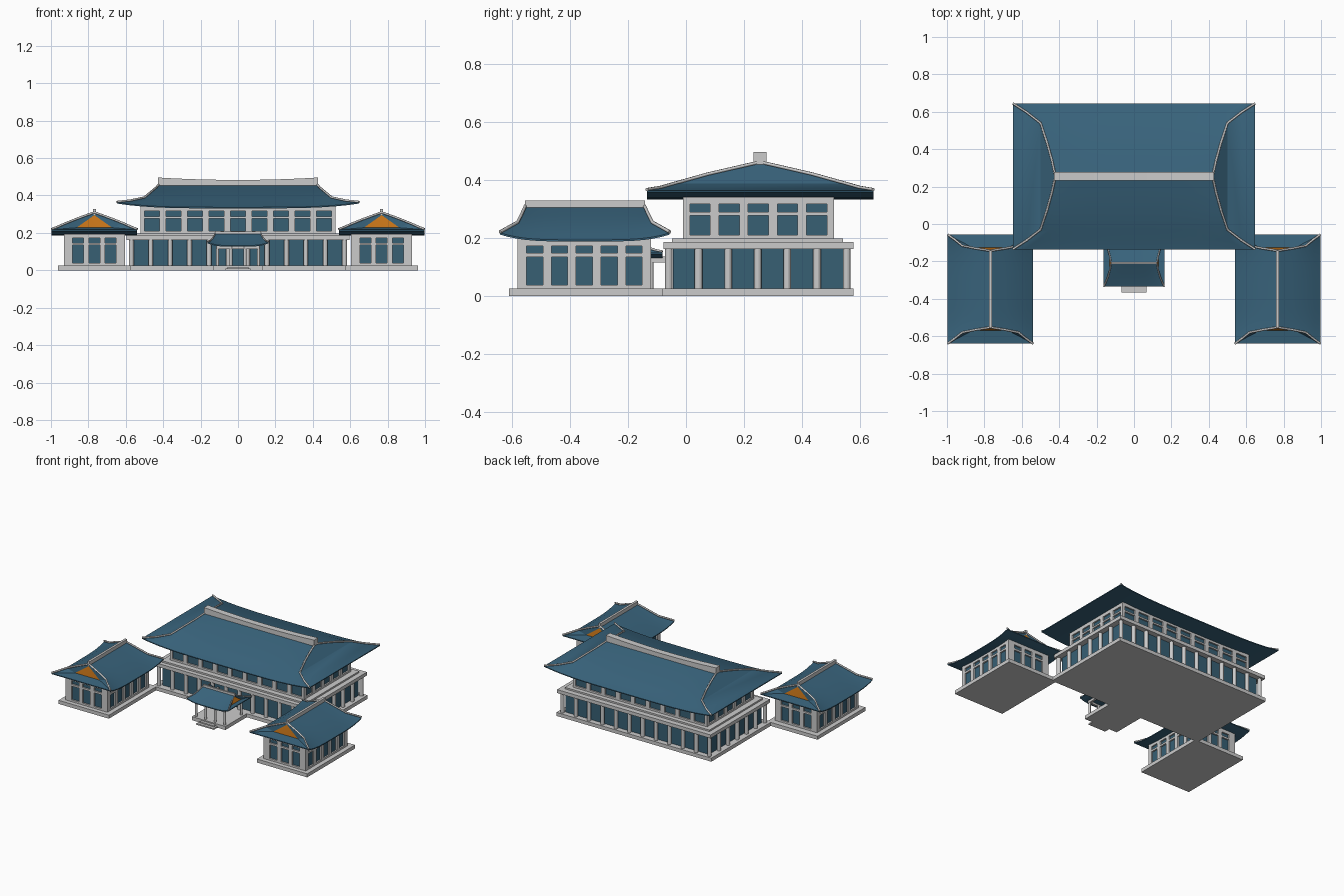
import bpy, bmesh, math
from mathutils import Matrix, Vector

if "Cube" in bpy.data.objects:
    bpy.data.objects.remove(bpy.data.objects["Cube"])


def material(name, color):
    m = bpy.data.materials.new(name)
    m.diffuse_color = (*color, 1)
    m.use_nodes = True
    m.node_tree.nodes["Principled BSDF"].inputs["Base Color"].default_value = m.diffuse_color
    return m


BLUE = material("blue_tile", (0.040, 0.125, 0.200))
GLASS = material("blue_glass", (0.038, 0.115, 0.175))
ORANGE = material("orange_gable", (0.62, 0.19, 0.01))


def finish(name, bm, mats=(), loc=(0, 0, 0), turn=0, smooth=False):
    bmesh.ops.recalc_face_normals(bm, faces=bm.faces)
    me = bpy.data.meshes.new(name)
    bm.to_mesh(me)
    bm.free()
    ob = bpy.data.objects.new(name, me)
    bpy.context.collection.objects.link(ob)
    for m in mats:
        me.materials.append(m)
    ob.location = loc
    ob.rotation_euler.z = turn
    if smooth:
        bpy.ops.object.select_all(action='DESELECT')
        ob.select_set(True)
        bpy.context.view_layer.objects.active = ob
        bpy.ops.object.shade_smooth_by_angle(angle=math.radians(25))
    return ob


def add_box(bm, x0, x1, y0, y1, z0, z1):
    mat = Matrix.Translation(((x0 + x1) / 2, (y0 + y1) / 2, (z0 + z1) / 2)) \
        @ Matrix.Diagonal((x1 - x0, y1 - y0, z1 - z0, 1))
    bmesh.ops.create_cube(bm, size=1, matrix=mat)


def box(name, *dims, mats=()):
    bm = bmesh.new()
    add_box(bm, *dims)
    return finish(name, bm, mats)


def columns(name, points, r, z0, z1):
    bm = bmesh.new()
    for x, y in points:
        bmesh.ops.create_cone(bm, cap_ends=True, segments=14, radius1=r, radius2=r, depth=z1 - z0,
                              matrix=Matrix.Translation((x, y, (z0 + z1) / 2)))
    finish(name, bm, smooth=True)


def windowed_storey(name, cx, cy, hx, hy, z0, z1, wx, wy, rails):
    """Glass core wrapped by piers and rails; wx, wy = (count, spacing, pane width)."""
    d = 0.010
    box(name + "_glass", cx - hx + d, cx + hx - d, cy - hy + d, cy + hy - d, z0, z1, mats=[GLASS])
    bm = bmesh.new()
    for axis, (n, step, w) in enumerate((wx, wy)):
        half, depth = (hx, hy) if axis == 0 else (hy, hx)
        edges = [-half]
        for i in range(n):
            c = (i - (n - 1) / 2) * step
            edges += [c - w / 2, c + w / 2]
        edges.append(half)
        for s in (-1, 1):
            lo, hi = sorted((s * depth, s * (depth - 0.016)))
            strips = [(a, b, z0, z1) for a, b in zip(edges[::2], edges[1::2])]
            strips += [(-half, half, a, b) for a, b in rails]
            for a, b, za, zb in strips:
                if axis == 0:
                    add_box(bm, cx + a, cx + b, cy + lo, cy + hi, za, zb)
                else:
                    add_box(bm, cx + lo, cx + hi, cy + a, cy + b, za, zb)
    finish(name + "_wall_frame", bm)


def roof(name, loc, turn, rings, lift, ridge, gable=None, rib=0.006):
    """Curved hip roof; rings run from eave to ridge as (half length, half depth, z)."""
    n, last = 20, len(rings) - 1

    def point(k, i, s):
        hx, hy, z = rings[k]
        u = 2 * i / n - 1
        return Vector((u * hx, s * hy, z + lift * abs(u) ** 4 * (1 - k / last) ** 1.5))

    bm = bmesh.new()
    g = {(k, i, s): bm.verts.new(point(k, i, s))
         for k in range(last + 1) for i in range(n + 1) for s in (-1, 1) if k < last or s > 0}
    for i in range(n + 1):
        g[last, i, -1] = g[last, i, 1]
    low = {(i, s): bm.verts.new(point(0, i, s) - Vector((0, 0, 0.006)))
           for i in range(n + 1) for s in (-1, 1)}
    for i in range(n):
        for s in (-1, 1):
            for k in range(last):
                bm.faces.new((g[k, i, s], g[k, i + 1, s], g[k + 1, i + 1, s], g[k + 1, i, s]))
            bm.faces.new((g[0, i, s], g[0, i + 1, s], low[i + 1, s], low[i, s]))
        bm.faces.new((low[i, -1], low[i + 1, -1], low[i + 1, 1], low[i, 1]))
    for e, i in ((-1, 0), (1, n)):
        bm.faces.new((g[0, i, -1], g[0, i, 1], low[i, 1], low[i, -1]))
        if gable:
            # low skirt with an upright coloured triangle above it
            gx, gy, gz, top = gable
            a = {s: bm.verts.new((e * gx, s * gy, gz)) for s in (-1, 1)}
            p = bm.verts.new((e * (gx - 0.015), 0, top))
            bm.faces.new((a[-1], a[1], p)).material_index = 1
            bm.faces.new((g[0, i, -1], g[0, i, 1], a[1], a[-1]))
            for s in (-1, 1):
                for k in range(last - 1):
                    bm.faces.new((g[k, i, s], g[k + 1, i, s], a[s]))
                bm.faces.new((g[last - 1, i, s], g[last, i, s], p, a[s]))
        else:
            for k in range(last - 1):
                bm.faces.new((g[k, i, -1], g[k, i, 1], g[k + 1, i, 1], g[k + 1, i, -1]))
            bm.faces.new((g[last - 1, i, -1], g[last - 1, i, 1], g[last, i, 1]))
    finish(name + "_roof", bm, [BLUE, ORANGE], loc, turn, True)

    # sagging ridge beam
    half, width, z0, z1, sag = ridge
    bm = bmesh.new()
    prev = None
    for i in range(13):
        u = i / 6 - 1
        up = sag * u * u
        q = [bm.verts.new((u * half, y, z + up)) for y, z in
             ((-width / 2, z0), (width / 2, z0), (width / 2, z1), (-width / 2, z1))]
        if prev:
            for j in range(4):
                bm.faces.new((prev[j], prev[j - 1], q[j - 1], q[j]))
        if i in (0, 12):
            bm.faces.new(q)
        prev = q
    finish(name + "_ridge", bm, (), loc, turn)

    # hip ribs running down to the four corners
    cu = bpy.data.curves.new(name + "_hip_ribs", 'CURVE')
    cu.dimensions = '3D'
    cu.bevel_depth = rib
    cu.bevel_resolution = 1
    cu.use_fill_caps = True
    for i in (0, n):
        for s in (-1, 1):
            sp = cu.splines.new('POLY')
            sp.points.add(last)
            for k in range(last + 1):
                sp.points[k].co = (*(point(k, i, s) + Vector((0, 0, 0.003))), 1)
    ob = bpy.data.objects.new(name + "_hip_ribs", cu)
    bpy.context.collection.objects.link(ob)
    ob.location = loc
    ob.rotation_euler.z = turn


# main hall: base, colonnade, slabs
MY = 0.247
box("main_base", -0.60, 0.60, -0.09, 0.577, 0, 0.025)
box("main_lower_glass", -0.555, 0.555, -0.045, 0.54, 0.02, 0.17, mats=[GLASS])
pts = [(-0.57 + 1.14 * i / 11, y) for i in range(12) for y in (MY - 0.306, MY + 0.306)]
pts += [(x, MY - 0.306 + 0.102 * i) for i in range(1, 6) for x in (-0.57, 0.57)]
columns("main_columns", pts, 0.013, 0.02, 0.165)
box("main_slab", -0.595, 0.595, -0.078, 0.577, 0.162, 0.186)
box("main_slab_step", -0.56, 0.56, -0.048, 0.54, 0.186, 0.197)

# main hall: upper storey and roof
windowed_storey("main_upper", 0, 0.249, 0.52, 0.26, 0.197, 0.34, (9, 0.115, 0.082), (5, 0.1005, 0.07),
                [(0.197, 0.21), (0.277, 0.288), (0.317, 0.34)])
roof("main", (0, 0.255, 0), 0,
     [(0.648, 0.39, 0.337), (0.575, 0.343, 0.352), (0.50, 0.285, 0.375), (0.465, 0.18, 0.41),
      (0.44, 0.09, 0.435), (0.42, 0, 0.458)],
     0.026, (0.427, 0.044, 0.44, 0.483, 0.013))

# side wings
for side, sx in (("left", -1), ("right", 1)):
    cx, cy = sx * 0.768, -0.35
    box(side + "_wing_base", cx - 0.195, cx + 0.195, -0.61, -0.08, 0, 0.025)
    windowed_storey(side + "_wing", cx, cy, 0.163, 0.23, 0.025, 0.195, (3, 0.087, 0.058), (5, 0.0855, 0.056),
                    [(0.025, 0.038), (0.134, 0.147), (0.172, 0.195)])
    roof(side + "_wing", (cx, -0.348, 0), math.pi / 2,
         [(0.292, 0.229, 0.193), (0.268, 0.195, 0.215), (0.232, 0.15, 0.242), (0.218, 0.08, 0.275),
          (0.205, 0, 0.307)],
         0.024, (0.207, 0.016, 0.295, 0.329, 0.0), (0.222, 0.095, 0.228, 0.295))

# entrance porch
box("porch_base", -0.13, 0.13, -0.325, -0.08, 0, 0.025)
box("porch_lower_step", -0.068, 0.068, -0.365, -0.32, 0, 0.009)
box("porch_upper_step", -0.055, 0.055, -0.345, -0.32, 0, 0.017)
columns("porch_columns", [(x, -0.305) for x in (-0.11, -0.037, 0.037, 0.11)]
        + [(-0.11, -0.12), (0.11, -0.12)], 0.008, 0.02, 0.135)
box("porch_front_beam", -0.118, 0.118, -0.312, -0.298, 0.115, 0.135)
for side, x in (("left", -0.11), ("right", 0.11)):
    box(side + "_porch_beam", x - 0.007, x + 0.007, -0.30, -0.06, 0.115, 0.135)
roof("porch", (0, -0.208, 0), 0,
     [(0.162, 0.127, 0.132), (0.150, 0.10, 0.144), (0.138, 0.07, 0.159), (0.129, 0.035, 0.177),
      (0.122, 0, 0.196)],
     0.018, (0.122, 0.012, 0.19, 0.207, 0.003), (0.131, 0.052, 0.150, 0.187), 0.004)
